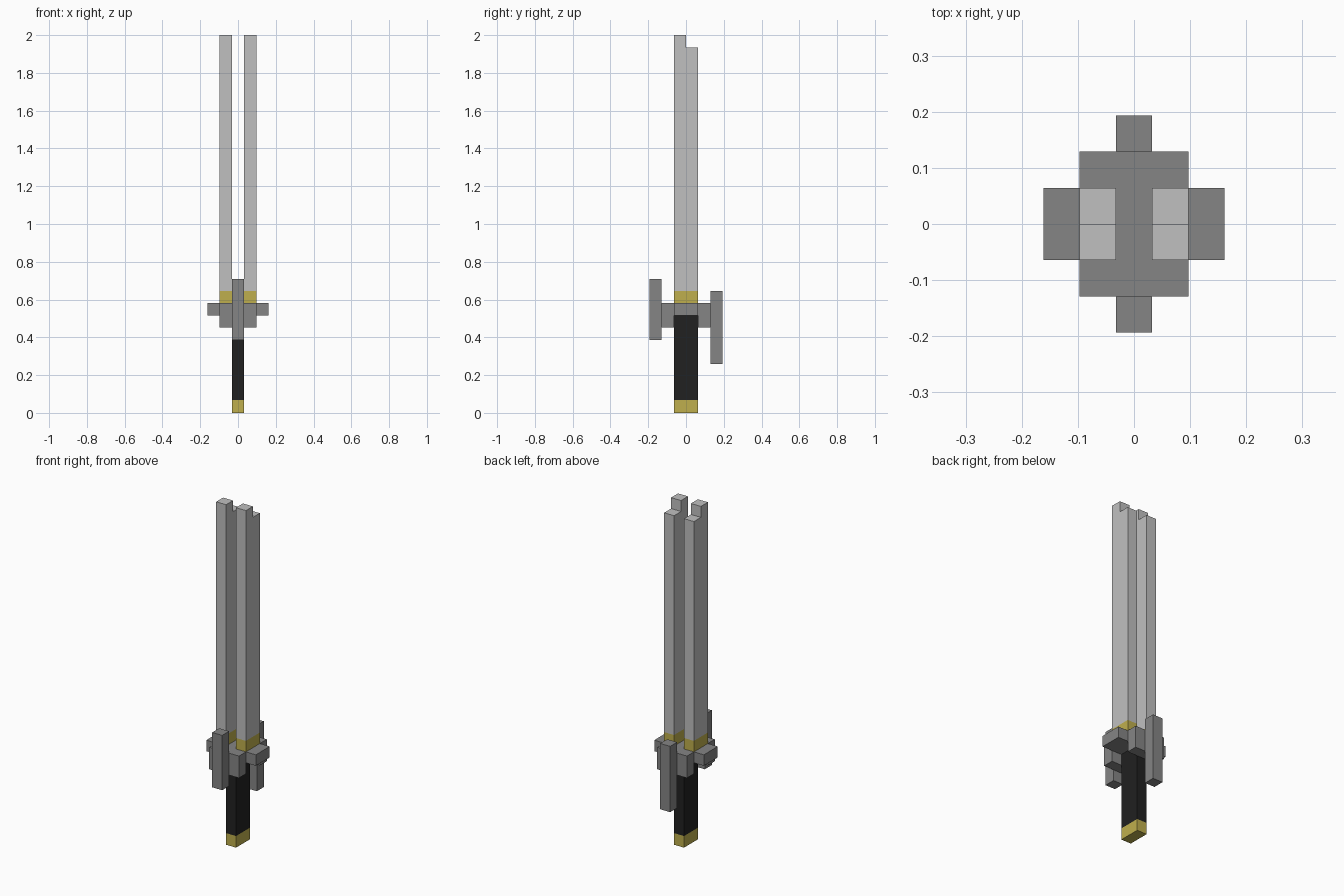
import bpy
import bmesh

cube = bpy.data.objects.get("Cube")
if cube:
    bpy.data.objects.remove(cube, do_unlink=True)

U = 2 / 31  # one block unit; the sword is 31 units tall


def material(name, color):
    mat = bpy.data.materials.new(name)
    mat.use_nodes = True
    mat.diffuse_color = (*color, 1)
    bsdf = next(n for n in mat.node_tree.nodes if n.type == 'BSDF_PRINCIPLED')
    bsdf.inputs["Base Color"].default_value = (*color, 1)
    return mat


SILVER = material("light silver", (0.527, 0.527, 0.527))
STEEL = material("dark steel", (0.235, 0.235, 0.235))
GOLD = material("gold", (0.52, 0.43, 0.075))
BLACK = material("black wrap", (0.015, 0.015, 0.015))


def box(name, x, y, z, mat):
    """Box from (min, max) ranges given in block units."""
    bm = bmesh.new()
    bmesh.ops.create_cube(bm, size=1)
    for v in bm.verts:
        v.co = [U * (r[0] if c < 0 else r[1]) for c, r in zip(v.co, (x, y, z))]
    mesh = bpy.data.meshes.new(name)
    bm.to_mesh(mesh)
    bm.free()
    mesh.materials.append(mat)
    obj = bpy.data.objects.new(name, mesh)
    bpy.context.collection.objects.link(obj)
    return obj


# Handle
box("pommel", (-0.5, 0.5), (-1, 1), (0, 1.06), GOLD)
box("grip", (-0.5, 0.5), (-1, 1), (1.06, 8), BLACK)

# Guard: wide crossbar with deeper blocks in front and behind
box("guard_crossbar", (-2.5, 2.5), (-1, 1), (8, 9), STEEL)
box("guard_front", (-1.5, 1.5), (-2, -1), (7, 9), STEEL)
box("guard_back", (-1.5, 1.5), (1, 2), (7, 9), STEEL)

# Upright prongs on the guard
box("prong_front", (-0.5, 0.5), (-3, -2), (6, 11), STEEL)
box("prong_back", (-0.5, 0.5), (2, 3), (4, 10), STEEL)

# Twin blades, each with a gold collar and a stepped tip
for side, x in (("left", (0.5, 1.5)), ("right", (-1.5, -0.5))):
    box("collar_" + side, x, (-1, 1), (9, 10), GOLD)
    box("blade_front_" + side, x, (-1, 0), (10, 31), SILVER)
    box("blade_back_" + side, x, (0, 1), (10, 30), SILVER)
